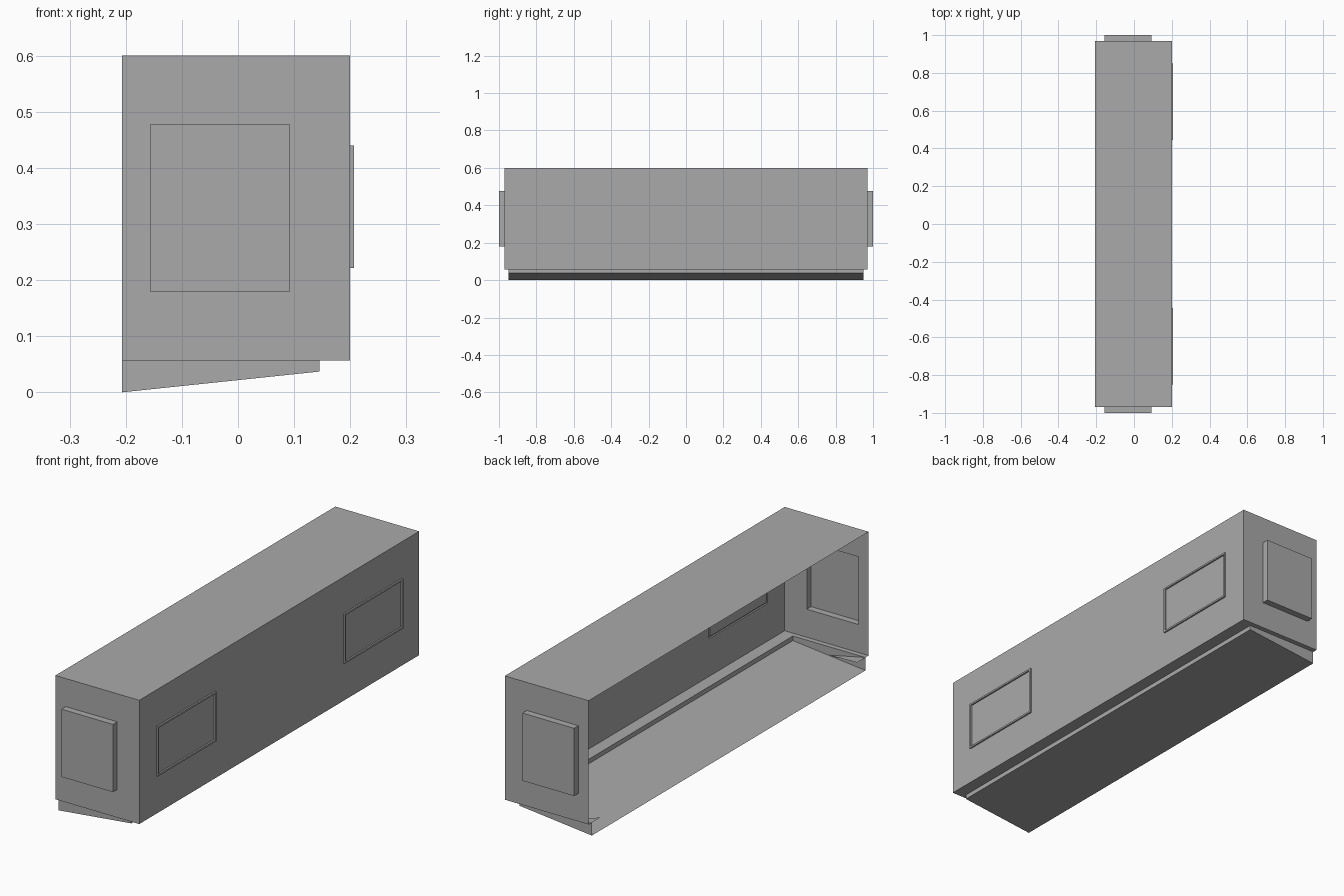
import bpy
import bmesh
from mathutils import Vector

cube = bpy.data.objects.get("Cube")
if cube:
    bpy.data.objects.remove(cube)

grey = bpy.data.materials.new("plain grey")
grey.use_nodes = True
colour = (0.4, 0.4, 0.4, 1)
grey.diffuse_color = colour
grey.node_tree.nodes["Principled BSDF"].inputs["Base Color"].default_value = colour

OPEN_X, WALL_X = -0.207, 0.20      # open side and closed long wall
END_Y, LEDGE_Z, TOP_Z = 0.97, 0.057, 0.60
TRAY_X, TRAY_Y, TRAY_Z = 0.145, 0.948, 0.037


def finish(name, bm):
    mesh = bpy.data.meshes.new(name)
    bm.to_mesh(mesh)
    bm.free()
    mesh.materials.append(grey)
    obj = bpy.data.objects.new(name, mesh)
    bpy.context.collection.objects.link(obj)
    return obj


def face_at(bm, point):
    return min(bm.faces, key=lambda f: (f.calc_center_median() - Vector(point)).length)


def cut(bm, normal, axis, values):
    """Slice the faces pointing along normal at each value on an axis."""
    for v in values:
        faces = [f for f in bm.faces if f.normal.dot(normal) > 0.99]
        edges = {e for f in faces for e in f.edges}
        verts = {p for f in faces for p in f.verts}
        plane = Vector((0, 0, 0))
        plane[axis] = 1
        bmesh.ops.bisect_plane(bm, geom=faces + list(edges) + list(verts),
                               plane_co=plane * v, plane_no=plane)
        bm.normal_update()


def push(bm, face, offset):
    """Extrude one face and return its moved copy."""
    new = bmesh.ops.extrude_face_region(bm, geom=[face])["geom"]
    verts = [g for g in new if isinstance(g, bmesh.types.BMVert)]
    bmesh.ops.translate(bm, verts=verts, vec=offset)
    if face.is_valid:
        bm.faces.remove(face)
    bm.normal_update()
    return next(g for g in new if isinstance(g, bmesh.types.BMFace))


# Thin shell, open along one long side and below
bm = bmesh.new()
bmesh.ops.create_cube(bm, size=1)
for v in bm.verts:
    v.co = (WALL_X if v.co.x > 0 else OPEN_X,
            END_Y if v.co.y > 0 else -END_Y,
            TOP_Z if v.co.z > 0 else LEDGE_Z)
bm.normal_update()
gone = [f for f in bm.faces if f.normal.x < -0.9 or f.normal.z < -0.9]
bmesh.ops.delete(bm, geom=gone, context="FACES")

# Raised panel on each end
for s in (-1, 1):
    out = Vector((0, s, 0))
    cut(bm, out, 0, (-0.157, 0.093))
    cut(bm, out, 2, (0.18, 0.477))
    push(bm, face_at(bm, (-0.032, s * END_Y, 0.329)), out * 0.03)

# Two slim raised frames on the long wall
out = Vector((1, 0, 0))
cut(bm, out, 1, (-0.85, -0.445, 0.445, 0.85))
cut(bm, out, 2, (0.222, 0.44))
for s in (-1, 1):
    face = push(bm, face_at(bm, (WALL_X, s * 0.6475, 0.331)), out * 0.007)
    bmesh.ops.inset_region(bm, faces=[face], thickness=0.011, depth=0)
    push(bm, face, out * -0.007)
finish("shell", bm)


# Ledge, short skirt and sloping floor
def u_loop(bm, x, y, z_open, z_wall):
    points = ((OPEN_X, -y, z_open), (x, -y, z_wall), (x, y, z_wall), (OPEN_X, y, z_open))
    return [bm.verts.new(p) for p in points]


bm = bmesh.new()
rim = u_loop(bm, WALL_X, END_Y, LEDGE_Z, LEDGE_Z)
lip = u_loop(bm, TRAY_X, TRAY_Y, LEDGE_Z, LEDGE_Z)
base = u_loop(bm, TRAY_X, TRAY_Y, 0, TRAY_Z)
for a, b in ((rim, lip), (lip, base)):
    for i in range(3):
        bm.faces.new((a[i], a[i + 1], b[i + 1], b[i]))
bm.faces.new(base[::-1])
finish("sloping_floor", bm)

# Small corner gussets on the open side
for s, name in ((-1, "front_gusset"), (1, "back_gusset")):
    bm = bmesh.new()
    corners = ((OPEN_X, s * TRAY_Y, LEDGE_Z), (OPEN_X, s * 0.89, LEDGE_Z),
               (-0.03, s * TRAY_Y, 0.02))
    bm.faces.new([bm.verts.new(p) for p in corners])
    finish(name, bm)
